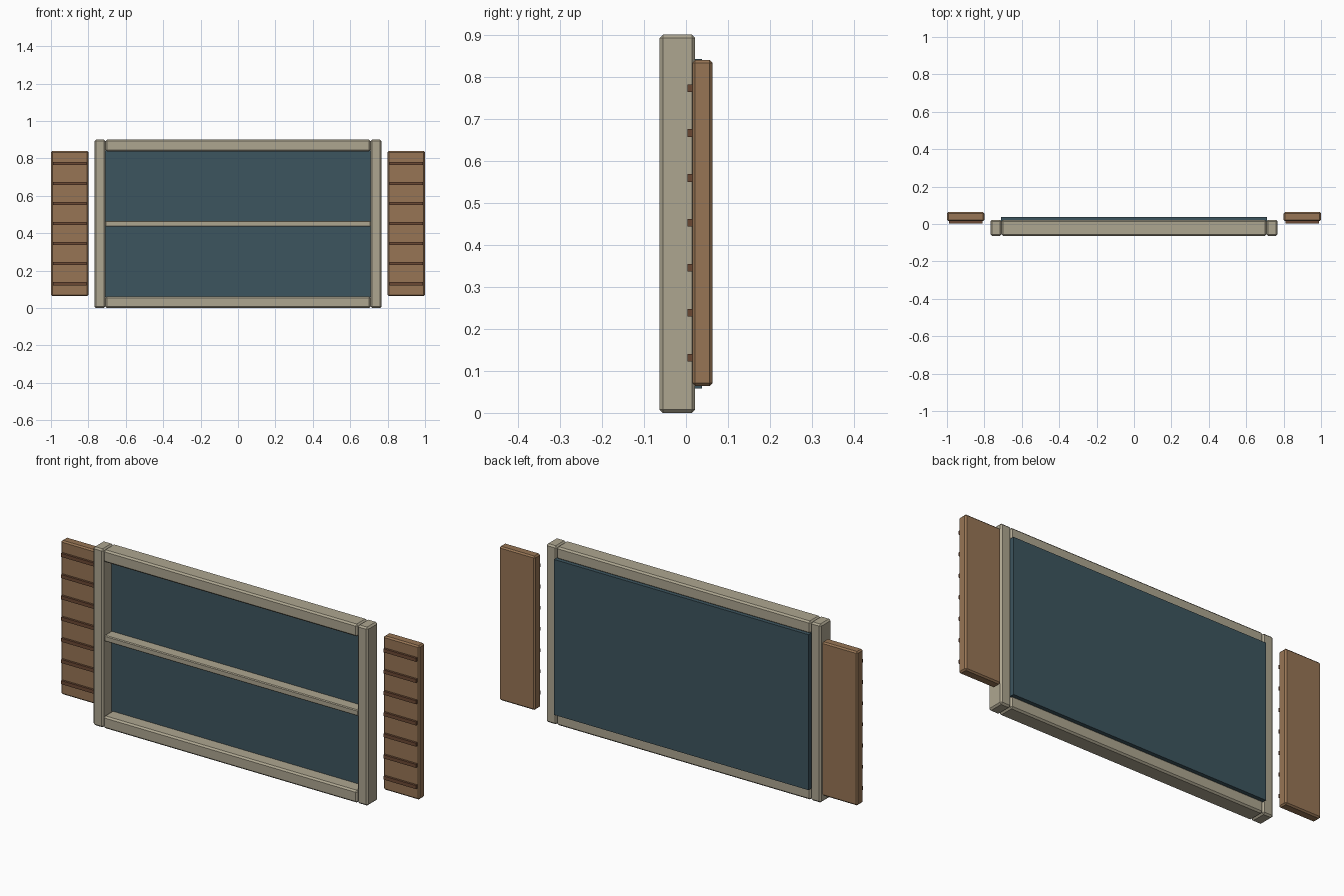
import bpy

cube = bpy.data.objects.get("Cube")
if cube:
    bpy.data.objects.remove(cube, do_unlink=True)


def make_material(name, rgb):
    mat = bpy.data.materials.new(name)
    mat.use_nodes = True
    colour = (*rgb, 1.0)
    mat.diffuse_color = colour
    mat.node_tree.nodes["Principled BSDF"].inputs["Base Color"].default_value = colour
    return mat


frame_paint = make_material("pale frame paint", (0.42, 0.38, 0.28))
shutter_wood = make_material("shutter wood", (0.31, 0.178, 0.09))
slat_wood = make_material("dark slat wood", (0.145, 0.065, 0.034))
glass_blue = make_material("dark blue glass", (0.046, 0.09, 0.113))


def box(name, x, y, z, mat, chamfer=0.0):
    """Box between (min, max) pairs on each axis, with optional flat chamfers."""
    bpy.ops.mesh.primitive_cube_add(size=1)
    obj = bpy.context.object
    obj.name = name
    spans = (x, y, z)
    centre = [(a + b) / 2 for a, b in spans]
    size = [b - a for a, b in spans]
    for v in obj.data.vertices:
        v.co = [c * s for c, s in zip(v.co, size)]
    obj.location = centre
    obj.data.materials.append(mat)
    if chamfer:
        bevel = obj.modifiers.new("chamfer", 'BEVEL')
        bevel.width = chamfer
        bevel.segments = 1
    return obj


def side_span(side, inner, outer):
    return tuple(sorted((side * inner, side * outer)))


# Window frame rails and centre bar
depth = (-0.063, 0.022)
rail = (-0.709, 0.709)
box("bottom_rail", rail, depth, (0.0, 0.062), frame_paint, 0.008)
box("top_rail", rail, depth, (0.838, 0.9), frame_paint, 0.008)
box("middle_bar", rail, (-0.055, 0.005), (0.436, 0.466), frame_paint, 0.004)

# Glass pane, standing slightly proud at the back
box("glass_pane", (-0.71, 0.71), (0.005, 0.038), (0.058, 0.842), glass_blue)

# Posts and shutters, mirrored left and right
for side, label in ((1, "left"), (-1, "right")):
    box(f"{label}_post", side_span(side, 0.709, 0.767), depth, (0.0, 0.9),
        frame_paint, 0.008)
    box(f"{label}_shutter", side_span(side, 0.8, 1.0), (0.015, 0.063),
        (0.064, 0.84), shutter_wood, 0.007)
    for i in range(7):
        z = 0.131 + i * 0.107
        box(f"{label}_shutter_slat_{i + 1}", side_span(side, 0.81, 0.99),
            (0.004, 0.024), (z - 0.009, z + 0.009), slat_wood)
